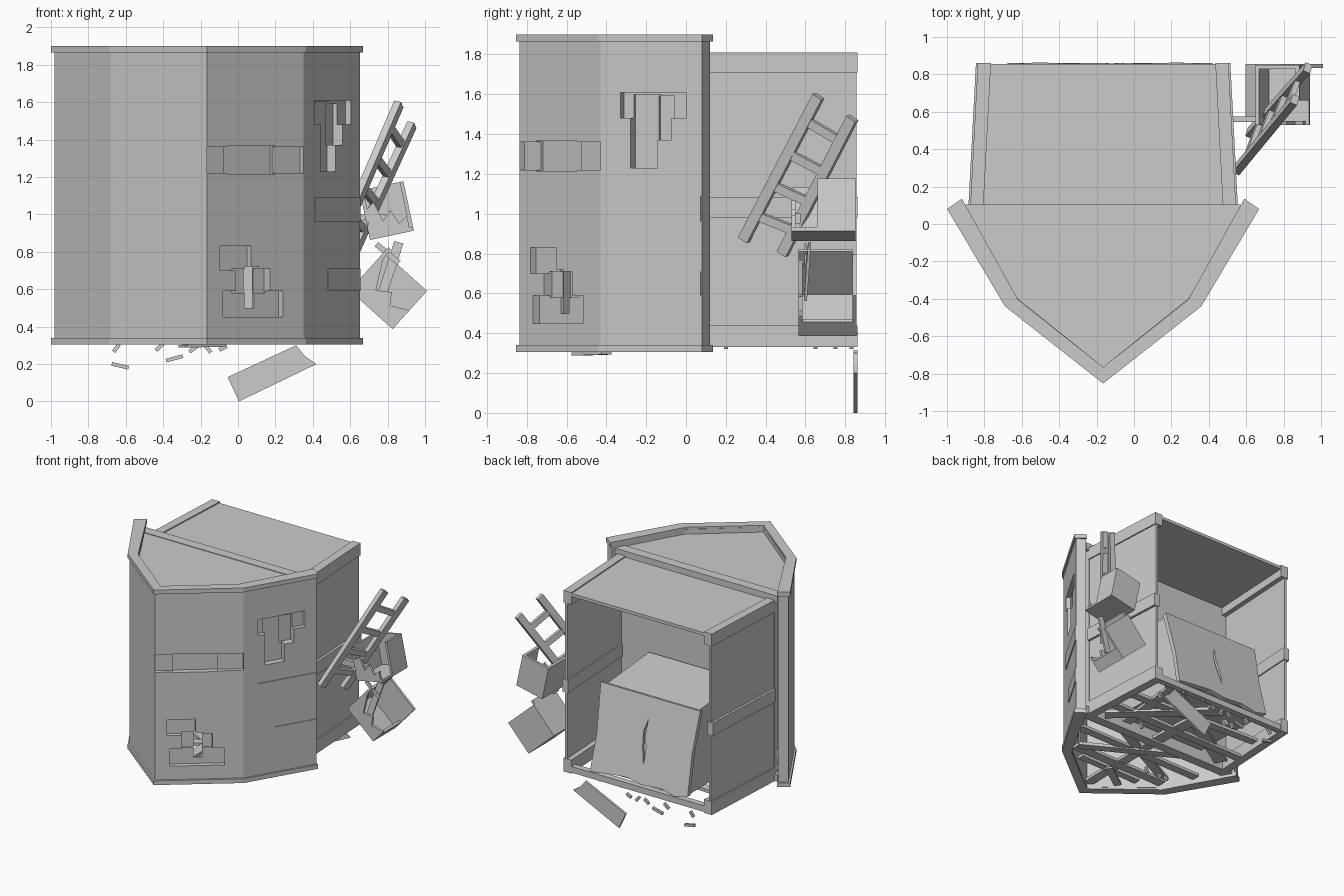
import bpy, bmesh, random
from math import radians
from mathutils import Vector, Matrix

if "Cube" in bpy.data.objects:
    bpy.data.objects.remove(bpy.data.objects["Cube"])

random.seed(4)


def make(name, verts, faces):
    me = bpy.data.meshes.new(name)
    me.from_pydata([tuple(v) for v in verts], [], faces)
    bm = bmesh.new()
    bm.from_mesh(me)
    bmesh.ops.recalc_face_normals(bm, faces=bm.faces)
    bm.to_mesh(me)
    bm.free()
    ob = bpy.data.objects.new(name, me)
    bpy.context.collection.objects.link(ob)
    return ob


def loft(name, a, b):
    """Closed solid between two matching outlines."""
    n = len(a)
    faces = [list(range(n)), list(range(n, 2 * n))]
    faces += [(i, (i + 1) % n, n + (i + 1) % n, n + i) for i in range(n)]
    return make(name, list(a) + list(b), faces)


def prism(name, pts, z0, z1):
    return loft(name, [(x, y, z0) for x, y in pts], [(x, y, z1) for x, y in pts])


def plate(name, pts, y0, y1, m=Matrix()):
    """Outline in the x-z plane, extruded along y, then placed by m."""
    return loft(name, [m @ Vector((x, y0, z)) for x, z in pts],
                [m @ Vector((x, y1, z)) for x, z in pts])


def beam(name, a, b, w, h, up=(0, 0, 1)):
    a, b = Vector(a), Vector(b)
    s = (b - a).cross(Vector(up)).normalized()
    t = s.cross(b - a).normalized()
    ring = [s * i * w / 2 + t * j * h / 2 for i, j in ((-1, -1), (1, -1), (1, 1), (-1, 1))]
    return loft(name, [a + r for r in ring], [b + r for r in ring])


def cut(ob, cutter):
    md = ob.modifiers.new("cut", 'BOOLEAN')
    md.operation, md.solver, md.object = 'DIFFERENCE', 'EXACT', cutter
    bpy.context.view_layer.objects.active = ob
    bpy.ops.object.modifier_apply(modifier=md.name)
    bpy.data.objects.remove(cutter)


CX = -0.165  # centre line of the bow


def both(half):
    """Right half outline (from stem to tail) mirrored to a full path."""
    return [(CX - x, y) for x, y in reversed(half[1:])] + [(CX + x, y) for x, y in half]


# Bow shell: thick open wedge with a slightly wider rim above and below
outer = both([(0, -.835), (.515, -.43), (.817, .08)])
inner = both([(0, -.765), (.46, -.395), (.752, .12)])
shell = prism("bow_shell", outer + inner[::-1], .32, 1.885)
rim_out = both([(0, -.853), (.525, -.44), (.834, .08)])
rim_in = both([(0, -.765), (.455, -.405), (.755, .135)])
for nm, z0, z1 in (("top_rim", 1.865, 1.9), ("bottom_rim", .305, .34)):
    prism(nm, rim_out + rim_in[::-1], z0, z1)

# Stepped damage pockets: panel number, x range, z range, depth
pockets = [(2, -.165, .35, 1.22, 1.36, .03), (2, -.06, .2, 1.215, 1.365, .045),
           (2, -.095, .07, .70, .83, .035), (2, -.01, .17, .58, .71, .05),
           (2, -.08, .24, .45, .59, .04), (2, .06, .11, .5, .72, .06),
           (3, .41, .605, 1.48, 1.61, .035), (3, .44, .52, 1.23, 1.60, .05),
           (3, .51, .56, 1.37, 1.59, .06)]
for p, x0, x1, z0, z1, d in pockets:
    a, b = Vector(outer[p]), Vector(outer[p + 1])
    t = (b - a)
    n = Vector((-t.y, t.x)).normalized()
    q0, q1 = (a + t * ((x - a.x) / t.x) for x in (x0, x1))
    cut(shell, prism("cutter", [q0 - n * .05, q1 - n * .05, q1 + n * d, q0 + n * d], z0, z1))

# Thin repair boards on the right cheek of the bow
for z0, z1, x in ((.96, 1.09, .41), (.59, .71, .48)):
    zc = (z0 + z1) / 2
    ya = -.43 + (x - .35) / .302 * .51
    beam("cheek_board", (x, ya, zc), (.65, .076, zc), .012, z1 - z0)

# Bow deck, bulkhead and joining beam
prism("bow_deck", inner[1:4] + [(.56, .05), (-.89, .05)], 1.81, 1.845)
prism("bulkhead", [(-.87, .06), (.54, .06), (.54, .10), (-.87, .10)], .34, 1.81)
for z in (1.82, .36):
    beam("bulkhead_beam", (-.9, .065, z), (.57, .065, z), .08, .06)

# Rear hold: roof, tapered side walls and frame beams
prism("hold_roof", [(-.85, .1), (.52, .1), (.485, .855), (-.815, .855)], 1.775, 1.8)
for s in (1, -1):
    X = lambda d: CX + s * d
    prism("side_wall", [(X(.68), .1), (X(.70), .1), (X(.66), .855), (X(.64), .855)], .34, 1.8)
    for z0, z1, w in ((1.71, 1.81, .07), (.98, 1.085, .05), (.33, .44, .07)):
        w0 = .71 if z0 != .98 else .72
        prism("side_frame_beam", [(X(w0), .1), (X(w0 - w), .1),
              (X(w0 - w - .04), .86), (X(w0 - .04), .86)], z0, z1)
beam("rear_sill", (-.8, .83, .36), (.47, .83, .36), .05, .05)

# Broken floor timbers beneath hold and bow
floor = [((-.8, .3), (.5, .3), .07), ((-.75, .56), (.46, .5), .07), ((-.75, .15), (.3, .8), .1),
         ((.42, .15), (-.3, .8), .09), ((-.15, .1), (-.2, .8), .1), ((.2, .15), (.25, .75), .08),
         ((-.6, -.38), (.27, -.38), .08), ((CX, -.76), (CX, .06), .08), ((-.6, -.35), (.2, .06), .07),
         ((.27, -.35), (-.5, .06), .07), ((-.75, -.15), (.42, -.15), .07), ((-.45, -.5), (.12, -.5), .06)]
for i, (a, b, w) in enumerate(floor):
    z = .35 + .008 * (i % 3)
    beam("floor_timber", (*a, z), (*b, z + .01), w, .025)
for i in range(14):
    x, y = random.uniform(-.6, .35), random.choice((.65, .75, .83, .2, -.3))
    beam("floor_peg", (x, y, .325), (x + .02, y, .37), .02, .02, (0, 1, 0))
beam("keel_splinter", (-.3, -.55, .295), (-.08, -.4, .30), .06, .015)

# Large chest in the hold with a leaning, cracked front panel
loft("chest_body", [(-.59, .83, .41), (.24, .83, .41), (.24, .68, 1.05), (-.59, .68, 1.05)],
     [(-.58, .12, .41), (.25, .12, .41), (.25, .12, 1.09), (-.58, .12, 1.09)])
tilt = Matrix.Translation((-.175, .85, .39)) @ Matrix.Rotation(radians(13), 4, 'X')
panel = plate("chest_panel", [(-.44, .03), (-.33, .0), (-.2, .03), (-.02, .015), (.12, .04), (.3, .02),
              (.44, .0), (.425, .3), (.45, .69), (-.45, .69), (-.43, .35)], -.02, .015, tilt)
cut(panel, plate("cutter", [(-.01, .52), (.02, .42), (.01, .3), (-.02, .16), (-.02, .3), (0, .4)],
                 -.005, .05, tilt))

# Ladder leaning against the right side
A0, A1 = Vector((.55, .29, .87)), Vector((.86, .665, 1.59))
B0, B1 = Vector((.62, .485, .80)), Vector((.93, .835, 1.48))
nrm = (A1 - A0).cross(B0 - A0)
for a, b in ((A0, A1), (B0, B1)):
    beam("ladder_rail", a, b, .055, .04, nrm)
for t in (.17, .38, .60, .83):
    beam("ladder_rung", A0.lerp(A1, t), B0.lerp(B1, t), .045, .03, nrm)

# Upper crate: tilted, open at top, broken on the outer side
m = Matrix.Translation((.795, .69, 1.02)) @ Matrix.Rotation(radians(-12), 4, 'Y')


def rect(x0, x1, z0, z1):
    return [(x0, z0), (x1, z0), (x1, z1), (x0, z1)]


plate("crate_back", rect(-.12, .12, -.135, .135), .14, .16, m)
plate("crate_base", rect(-.12, .12, -.135, -.115), -.16, .14, m)
plate("crate_inner_side", rect(-.12, -.1, -.115, .135), -.16, .14, m)
plate("crate_outer_side", rect(.1, .12, -.115, .135), -.03, .14, m)
plate("crate_broken_front", [(-.1, -.12), (.1, -.12), (.1, -.05), (.05, -.08), (.02, .0), (-.03, -.05),
      (-.06, .06), (-.1, .03)], -.16, -.14, m)
beam("crate_stub", (.52, .56, .975), (.79, .56, .975), .03, .05)

# Lower crate: rolled onto a corner, open towards the right
m = Matrix.Translation((.815, .71, .605)) @ Matrix.Rotation(radians(42), 4, 'Y')
plate("fallen_crate_back", rect(-.155, .155, -.155, .12), .125, .145, m)
plate("fallen_crate_upper_side", rect(-.155, -.135, -.155, .155), -.145, .125, m)
plate("fallen_crate_base", rect(-.135, .155, -.155, -.135), -.145, .125, m)
plate("fallen_crate_rim", rect(.135, .155, -.135, -.06), -.145, .125, m)
plate("fallen_crate_front", [(-.14, -.155), (.155, -.155), (.155, -.02), (.06, -.07), (.02, -.01),
      (-.05, -.06), (-.14, .1)], -.145, -.125, m)
beam("crate_shard", (.77, .6, .57), (.86, .62, .85), .05, .015, (0, 1, 0))
beam("crate_splinter", (.74, .6, .84), (.86, .6, .74), .03, .012, (0, 1, 0))

# Fallen plank with a notched end, and loose chips
plate("fallen_plank", [(-.055, .13), (.005, 0), (.42, .20), (.36, .24), (.31, .30)], .842, .86)
for x, z, dx, dz in ((-.63, .19, .045, -.01), (-.34, .23, .045, .012), (-.65, .285, .015, .02),
                     (-.42, .29, .02, .018), (-.24, .28, .02, .015), (-.16, .28, .015, -.018),
                     (-.08, .285, .02, .01)):
    beam("wood_chip", (x - dx, .85, z - dz), (x + dx, .85, z + dz), .02, .02)
